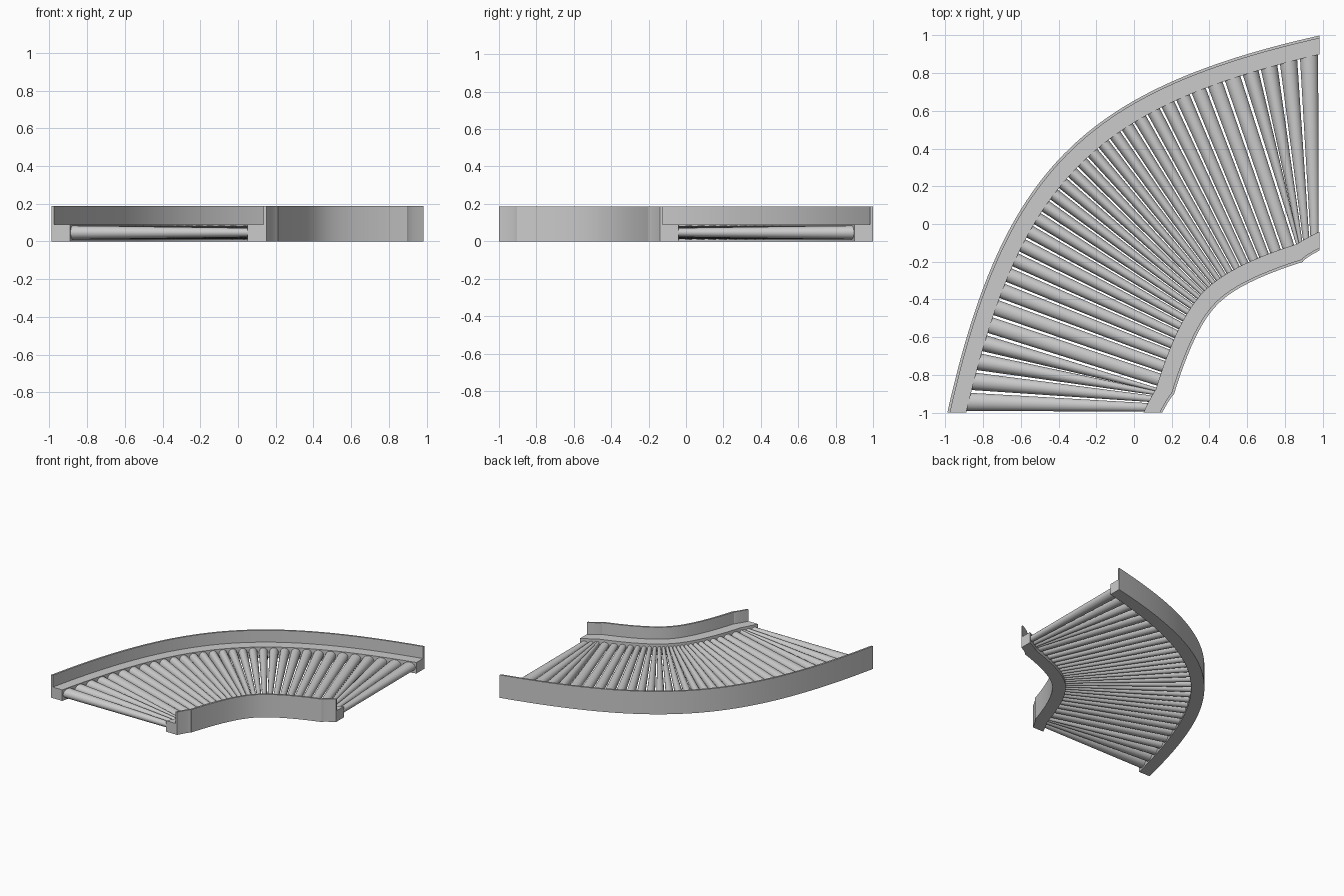
import bpy, bmesh, math
from mathutils import Vector

if "Cube" in bpy.data.objects:
    bpy.data.objects.remove(bpy.data.objects["Cube"])

ROLLERS = 32
SPAN = 1.04            # distance between the two rail centre lines
SLOPE, HANDLE = math.radians(13), 1.28

# Centre line of the outer rail: one cubic curve
P0 = Vector((-0.94, -1.0))
P3 = Vector((0.985, 0.95))
P1 = P0 + HANDLE * Vector((math.sin(SLOPE), math.cos(SLOPE)))
P2 = P3 - HANDLE * Vector((math.cos(SLOPE), math.sin(SLOPE)))


def point(u, s):
    """Position at fraction u along the bend, s units inward from the outer rail."""
    v = 1 - u
    p = P0 * v**3 + P1 * 3 * v * v * u + P2 * 3 * v * u * u + P3 * u**3
    d = (P1 - P0) * v * v + (P2 - P1) * 2 * u * v + (P3 - P2) * u * u
    a = math.atan2(d.y, d.x) - math.pi / 2
    # square the ends off to the x and y axes
    if u < 0.12:
        a *= u / 0.12
    elif u > 0.88:
        a = -math.pi / 2 + (math.pi / 2 + a) * (1 - u) / 0.12
    return p + s * Vector((math.cos(a), math.sin(a)))


def loft(name, rings):
    """Skin closed rings of points and cap both ends."""
    bm = bmesh.new()
    vr = [[bm.verts.new(c) for c in r] for r in rings]
    n = len(rings[0])
    for a, b in zip(vr, vr[1:]):
        for i in range(n):
            j = (i + 1) % n
            bm.faces.new((a[i], a[j], b[j], b[i]))
    bm.faces.new(vr[0])
    bm.faces.new(vr[-1])
    bmesh.ops.recalc_face_normals(bm, faces=bm.faces)
    me = bpy.data.meshes.new(name)
    bm.to_mesh(me)
    bm.free()
    ob = bpy.data.objects.new(name, me)
    bpy.context.collection.objects.link(ob)
    bpy.ops.object.select_all(action='DESELECT')
    ob.select_set(True)
    bpy.context.view_layer.objects.active = ob
    bpy.ops.object.shade_smooth_by_angle(angle=math.radians(35))


# Side rails: L-shaped section with a thin upright guard on the far side
SECTION = [(-0.05, 0), (0.05, 0), (0.05, 0.09), (-0.035, 0.09),
           (-0.035, 0.187), (-0.05, 0.187)]
for name, base, flip in (("outer_rail", 0, 1), ("inner_rail", SPAN, -1)):
    loft(name, [[(*point(k / 50, base + flip * s), z) for s, z in SECTION]
                for k in range(51)])

# Tapered rollers, stretched with the local spacing along the bend
for i in range(ROLLERS):
    u = (i + 0.5) / ROLLERS
    rings = []
    for s, height in ((0.045, 0.037), (SPAN - 0.045, 0.024)):
        c = point(u, s)
        half = (point(u + 0.5 / ROLLERS, s) - point(u - 0.5 / ROLLERS, s)) * 0.43
        rings.append([(*(c + half * math.cos(t)), 0.047 + height * math.sin(t))
                      for t in (2 * math.pi * k / 20 for k in range(20))])
    loft(f"roller_{i + 1}", rings)
